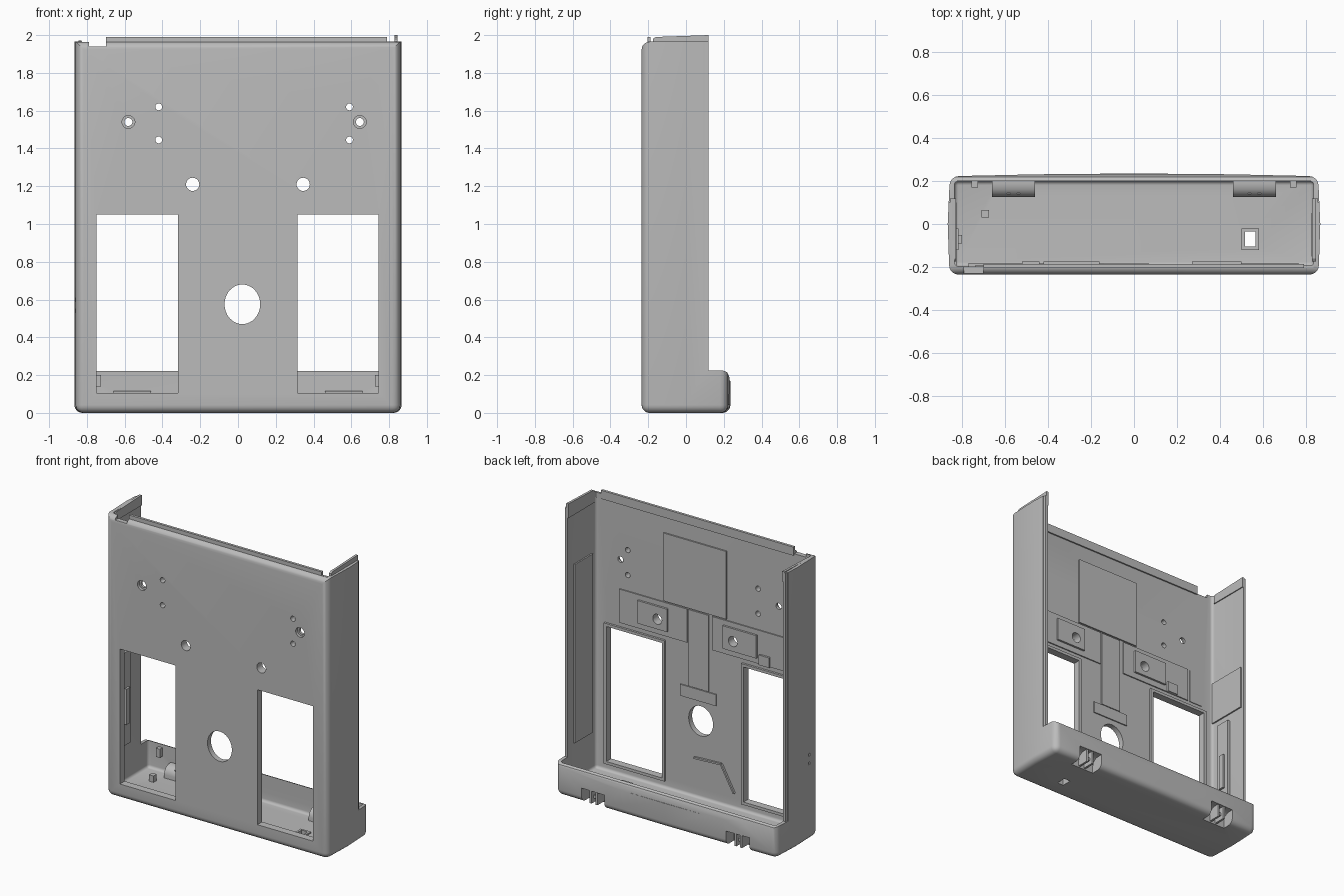
import bpy, bmesh, math
from mathutils import Matrix, Vector

cube = bpy.data.objects.get("Cube")
if cube:
    bpy.data.objects.remove(cube, do_unlink=True)

grey = bpy.data.materials.new("plain grey")
grey.use_nodes = True
grey.diffuse_color = (0.5, 0.5, 0.5, 1)
grey.node_tree.nodes["Principled BSDF"].inputs["Base Color"].default_value = (0.5, 0.5, 0.5, 1)


def finish(name, bm):
    bmesh.ops.recalc_face_normals(bm, faces=bm.faces)
    mesh = bpy.data.meshes.new(name)
    bm.to_mesh(mesh)
    bm.free()
    mesh.materials.append(grey)
    ob = bpy.data.objects.new(name, mesh)
    bpy.context.collection.objects.link(ob)
    return ob


def add_box(bm, x0, x1, y0, y1, z0, z1):
    mid = Vector(((x0 + x1) / 2, (y0 + y1) / 2, (z0 + z1) / 2))
    size = Matrix.Diagonal((x1 - x0, y1 - y0, z1 - z0, 1))
    return bmesh.ops.create_cube(bm, size=1, matrix=Matrix.Translation(mid) @ size)


def add_rod(bm, x, z, r, y0, y1, sx=1.0, r2=None):
    turn = Matrix.Rotation(math.pi / 2, 4, "X")
    bmesh.ops.create_cone(bm, cap_ends=True, segments=32, radius1=r, radius2=r if r2 is None else r2,
                          depth=y1 - y0,
                          matrix=Matrix.Translation((x, (y0 + y1) / 2, z)) @ Matrix.Diagonal((sx, 1, 1, 1)) @ turn)


def boxes(name, items):
    bm = bmesh.new()
    for b in items:
        add_box(bm, *b)
    return finish(name, bm)


def prism(bm, pts, axis, a, b):
    """Extrude a 2D outline along x or z."""
    place = (lambda p: (a, p[0], p[1])) if axis == "x" else (lambda p: (p[0], p[1], a))
    face = bm.faces.new([bm.verts.new(place(p)) for p in pts])
    new = bmesh.ops.extrude_face_region(bm, geom=[face])["geom"]
    shift = (b - a, 0, 0) if axis == "x" else (0, 0, b - a)
    bmesh.ops.translate(bm, vec=shift, verts=[v for v in new if isinstance(v, bmesh.types.BMVert)])
    bmesh.ops.recalc_face_normals(bm, faces=bm.faces)


def boolean(ob, cutter, op="DIFFERENCE"):
    mod = ob.modifiers.new("cut", "BOOLEAN")
    mod.operation, mod.solver, mod.object = op, "EXACT", cutter
    bpy.context.view_layer.objects.active = ob
    bpy.ops.object.modifier_apply(modifier=mod.name)


def drop(*obs):
    for o in obs:
        bpy.data.objects.remove(o, do_unlink=True)


def bevel(bm, radius, keep):
    edges = [e for e in bm.edges if e.calc_face_angle(0) > 0.6 and keep(e)]
    bmesh.ops.bevel(bm, geom=edges, offset=radius, segments=5, profile=0.5, affect="EDGES")


TOP = 1.965
FRONT, IN = -0.235, -0.197

# Outer housing solid with rounded corners and a slightly bowed rear
bm = bmesh.new()
prism(bm, [(-0.858, FRONT), (0.858, FRONT), (0.866, 0), (0.856, 0.222), (0.45, 0.231), (0, 0.235),
           (-0.45, 0.231), (-0.856, 0.222), (-0.866, 0)], "z", 0, TOP)


def rounded(e):
    a, b = (v.co for v in e.verts)
    flat_top = a.z > 1 and b.z > 1
    return not flat_top or (a.y < -0.2 and b.y < -0.2)


bevel(bm, 0.042, rounded)
shell = finish("housing_shell", bm)

# Hollow interior
bm = bmesh.new()
add_box(bm, -0.835, 0.835, IN, 0.2, 0.035, 2.2)
bevel(bm, 0.02, lambda e: True)
hollow = finish("hollow_cutter", bm)

# Open back above the rear lip, with the lip's top edge eased
bm = bmesh.new()
prism(bm, [(0.118, 2.2), (0.118, 0.225), (0.195, 0.225), (0.218, 0.215), (0.228, 0.195),
           (0.232, 0.17), (0.4, 0.17), (0.4, 2.2)], "x", -1, 1)
back = finish("back_cutter", bm)

# Rebate along the rear edge of each side wall
rebate = boxes("rebate_cutter", [(s * 0.93 - 0.075, s * 0.93 + 0.075, 0.1, 0.2, 0.225, 2.2) for s in (-1, 1)])

# Front openings, screw holes, top notch, floor hole and hinge recesses
bm = bmesh.new()
for x0, x1 in ((-0.75, -0.318), (0.315, 0.745)):
    add_box(bm, x0, x1, -0.3, -0.15, 0.105, 1.05)
add_rod(bm, 0.023, 0.575, 0.105, -0.3, -0.1, 0.9)
for x in (-0.24, 0.345):
    add_rod(bm, x, 1.21, 0.035, -0.3, -0.1)
for x in (-0.42, 0.59):
    for z in (1.445, 1.62):
        add_rod(bm, x, z, 0.018, -0.3, -0.1)
for x in (-0.58, 0.645):
    add_rod(bm, x, 1.54, 0.021, -0.3, -0.1)
add_box(bm, -0.79, -0.7, -0.3, -0.15, 1.94, 2.2)
openings = finish("opening_cutter", bm)

bm = bmesh.new()
for x in (-0.58, 0.645):
    add_rod(bm, x, 1.54, 0.034, -0.3, -0.215)
add_box(bm, 0.516, 0.564, -0.105, -0.035, -0.1, 0.2)
for z in (0.54, 0.6):
    add_box(bm, -0.9, -0.8, -0.14, -0.122, z - 0.009, z + 0.009)
details = finish("detail_cutter", bm)

# Hinge pockets: an arched recess through the rear lip and floor
bm = bmesh.new()
arch = [(0.3, -0.1), (0.14, -0.1), (0.14, 0.05)]
arch += [(0.19 - 0.05 * math.cos(t * math.pi / 8), 0.05 + 0.05 * math.sin(t * math.pi / 8)) for t in range(1, 5)]
arch += [(0.3, 0.1)]
for x in (-0.56, 0.56):
    prism(bm, arch, "x", x - 0.09, x + 0.09)
pockets = finish("pocket_cutter", bm)

for c in (hollow, back, rebate, openings, details, pockets):
    boolean(shell, c)

# Hinge housings inside the tray
bm = bmesh.new()
cover = [(0.205, 0.02), (0.125, 0.02), (0.125, 0.06)]
cover += [(0.185 - 0.06 * math.cos(t * math.pi / 8), 0.06 + 0.055 * math.sin(t * math.pi / 8)) for t in range(1, 5)]
cover += [(0.205, 0.115)]
for x in (-0.56, 0.56):
    prism(bm, cover, "x", x - 0.1, x + 0.1)
housings = finish("hinge_housings", bm)
boolean(housings, pockets)

# Hinge clips in the pockets
boxes("hinge_clips", [b for x in (-0.56, 0.56) for b in (
    (x - 0.03, x - 0.015, 0.14, 0.222, 0.01, 0.1), (x + 0.015, x + 0.03, 0.14, 0.222, 0.01, 0.1),
    (x - 0.015, x + 0.015, 0.14, 0.2, 0.04, 0.06))])

# Raised relief on the inside of the front wall
relief = boxes("inner_relief", [(x0, x1, IN - 0.005, IN + h, z0, z1) for x0, x1, z0, z1, h in (
    (-0.18, 0.307, 1.345, 1.82, 0.01), (0.125, 0.65, 1.1, 1.335, 0.008),
    (-0.62, -0.07, 1.1, 1.335, 0.008), (-0.04, 0.115, 0.8, 1.335, 0.008),
    (-0.1, 0.18, 0.715, 0.795, 0.008), (-0.74, -0.64, 1.1, 1.335, 0.005))])
blocks = boxes("inner_blocks", [(x0, x1, IN, IN + 0.022, z0, z1) for x0, x1, z0, z1 in (
    (0.27, 0.5, 1.14, 1.3), (-0.42, -0.16, 1.14, 1.3), (-0.52, -0.44, 1.1, 1.17))])
for o in (relief, blocks):
    boolean(o, openings)

# Thin rims round the windows
rims = []
for x0, x1 in ((-0.75, -0.318), (0.315, 0.745)):
    rims += [(x0 - 0.02, x0, IN, IN + 0.015, 0.085, 1.07), (x1, x1 + 0.02, IN, IN + 0.015, 0.085, 1.07),
             (x0, x1, IN, IN + 0.015, 1.05, 1.07), (x0, x1, IN, IN + 0.015, 0.085, 0.105)]
boxes("window_rims", rims)

# Cable rib low on the inside of the front wall
bm = bmesh.new()
path = [(0.07, 0.31), (-0.14, 0.32), (-0.24, 0.14)]
for (xa, za), (xb, zb) in zip(path, path[1:]):
    d = math.hypot(xb - xa, zb - za)
    m = (Matrix.Translation(((xa + xb) / 2, IN + 0.006, (za + zb) / 2))
         @ Matrix.Rotation(-math.atan2(zb - za, xb - xa), 4, "Y") @ Matrix.Diagonal((d, 0.016, 0.012, 1)))
    bmesh.ops.create_cube(bm, size=1, matrix=m)
finish("cable_rib", bm)

# Lip along the top of the front wall
boxes("top_lip", [(-0.7, 0.79, -0.205, -0.187, 1.93, 1.99), (0.79, 0.835, -0.205, -0.19, 1.93, 1.965)])

# Tongues standing on the side walls
for name, x0, x1, z in (("left_tongue", 0.828, 0.845, 2.0), ("right_tongue", -0.845, -0.828, 1.972)):
    bm = bmesh.new()
    prism(bm, [(-0.175, 1.9), (-0.175, z - 0.02), (-0.16, z - 0.01), (0.118, z), (0.118, 1.9)], "x", x0, x1)
    finish(name, bm)

# Inner wall ribs, rail and tray fittings
boxes("left_wall_panel", [(0.825, 0.838, -0.15, 0.05, 0.3, 1.55)])
boxes("right_wall_rail", [(-0.838, -0.815, -0.12, -0.02, 0.3, 0.95), (-0.815, -0.8, -0.09, -0.05, 0.45, 0.7),
                          (-0.838, -0.825, -0.19, 0.1, 1.0, 1.3)])
boxes("tray_post", [(-0.71, -0.675, 0.03, 0.065, 0.03, 0.08)])
boss = boxes("floor_boss", [(0.5, 0.58, -0.12, -0.02, 0.03, 0.045)])
boolean(boss, details)
boxes("lip_tabs", [(x - 0.015, x + 0.015, 0.17, 0.202, 0.14, 0.2) for x in (-0.74, 0.74)])

drop(hollow, back, rebate, openings, details, pockets)

# Smooth shading on the curved parts
bpy.ops.object.select_all(action="DESELECT")
for o in (shell, housings):
    o.select_set(True)
bpy.context.view_layer.objects.active = shell
bpy.ops.object.shade_smooth_by_angle(angle=math.radians(30))
